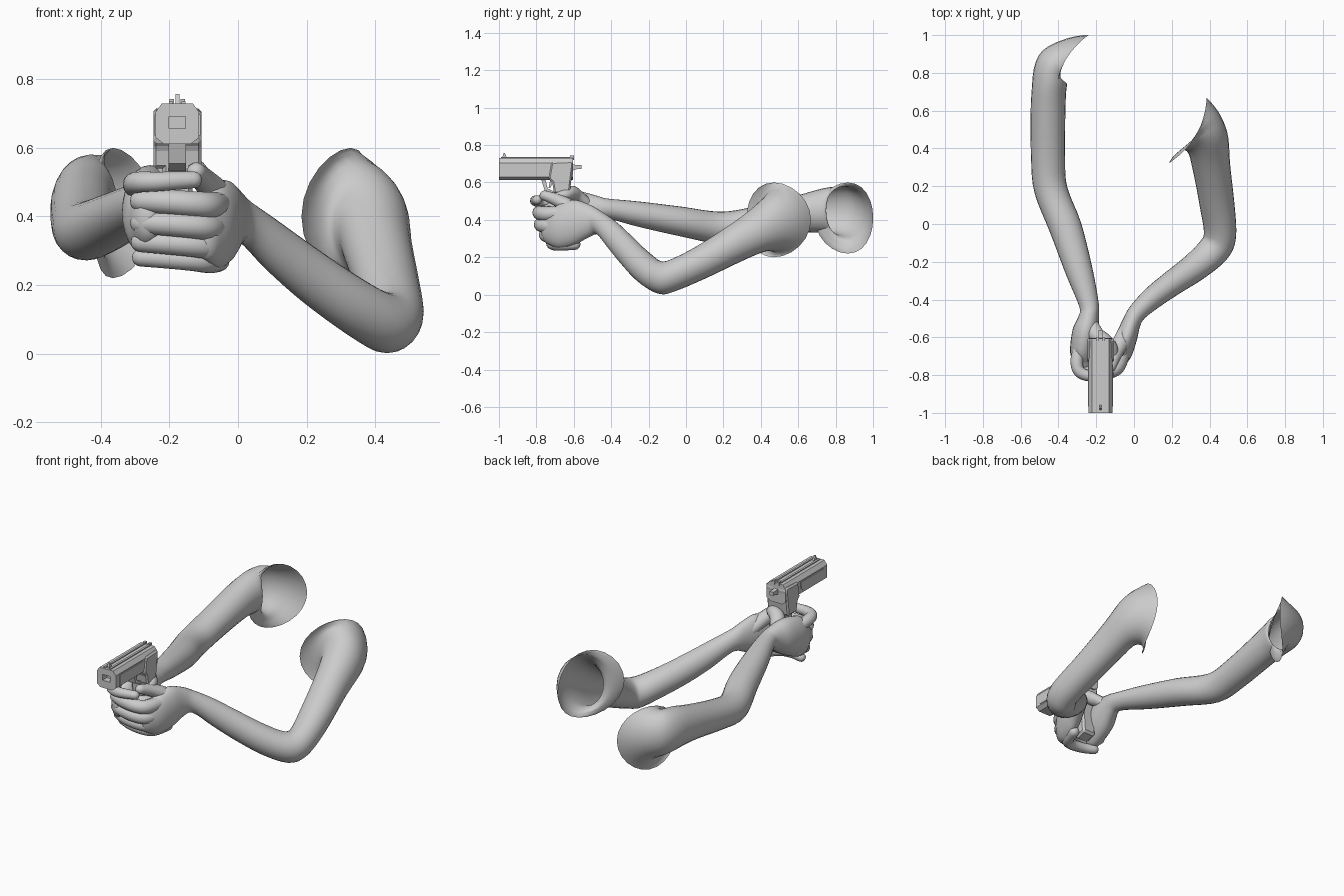
import bpy, bmesh, math
from mathutils import Vector

GX = -0.177  # centre line of the pistol


def finish(bm, name, smooth=False):
    bmesh.ops.recalc_face_normals(bm, faces=bm.faces)
    me = bpy.data.meshes.new(name)
    bm.to_mesh(me)
    bm.free()
    ob = bpy.data.objects.new(name, me)
    bpy.context.collection.objects.link(ob)
    for p in me.polygons:
        p.use_smooth = smooth
    return ob


def spline(rows, steps):
    """Catmull-Rom through rows of any width"""
    out, n = [], len(rows)
    for i in range(n - 1):
        a, b, c, d = (rows[max(0, min(n - 1, i + k))] for k in (-1, 0, 1, 2))
        for s in range(steps):
            t = s / steps
            out.append([0.5 * (2 * q + (r - p) * t + (2 * p - 5 * q + 4 * r - u) * t * t
                               + (3 * q - p - 3 * r + u) * t ** 3) for p, q, r, u in zip(a, b, c, d)])
    return out + [list(rows[-1])]


def tube(name, rows, sides=24, steps=4, cap_end=True, rim_pull=0):
    """Loft of upright ellipses: x, y, z, side radius, up radius, heading in degrees"""
    rings = spline(rows, steps)
    if len(rows[0]) == 4:  # round finger: heading follows the path
        full = []
        for i, r in enumerate(rings):
            a, b = rings[max(0, i - 1)], rings[min(len(rings) - 1, i + 1)]
            full.append(r[:4] + [r[3], math.degrees(math.atan2(b[1] - a[1], b[0] - a[0]))])
        rings = full

    def dome(ring, sign):  # rounded end
        x, y, z, rs, ru, h = ring
        for k in (1, 2, 3):
            a = k * math.radians(27)
            o = sign * min(rs, ru) * math.sin(a)
            hr = math.radians(h)
            yield [x + o * math.cos(hr), y + o * math.sin(hr), z, rs * math.cos(a), ru * math.cos(a), h]

    rings = list(dome(rings[0], -1))[::-1] + rings
    if cap_end:
        rings += list(dome(rings[-1], 1))
    bm = bmesh.new()
    loops = []
    for i, (x, y, z, rs, ru, h) in enumerate(rings):
        hr = math.radians(h)
        fwd = Vector((math.cos(hr), math.sin(hr), 0))
        side = Vector((fwd.y, -fwd.x, 0))
        # the open rim is saddle shaped: top and bottom sit further back
        pull = rim_pull * max(0, 1 - (len(rings) - 1 - i) / steps)
        loop = []
        for k in range(sides):
            a = math.tau * k / sides
            loop.append(bm.verts.new(Vector((x, y, z)) + side * rs * math.cos(a)
                                     - fwd * pull * math.sin(a) ** 2
                                     + Vector((0, 0, ru * math.sin(a)))))
        loops.append(loop)
    for A, B in zip(loops, loops[1:]):
        for k in range(sides):
            j = (k + 1) % sides
            bm.faces.new((A[k], A[j], B[j], B[k]))
    bm.faces.new(loops[0])
    if cap_end:
        bm.faces.new(loops[-1])
    return finish(bm, name, True)


def prism(name, pts, lo, hi, axis, bevel=0):
    """Extrude a profile: axis 'x' takes (y, z) points, axis 'y' takes (x, z) points"""
    bm = bmesh.new()
    put = (lambda p, d: (d, p[0], p[1])) if axis == 'x' else (lambda p, d: (p[0], d, p[1]))
    A, B = ([bm.verts.new(put(p, d)) for p in pts] for d in (lo, hi))
    bm.faces.new(A)
    bm.faces.new(B)
    for k in range(len(pts)):
        j = (k + 1) % len(pts)
        bm.faces.new((A[k], A[j], B[j], B[k]))
    ob = finish(bm, name)
    if bevel:
        m = ob.modifiers.new("bevel", 'BEVEL')
        m.width, m.segments = bevel, 1
    return ob


def side_prism(name, pts, half, bevel=0):
    return prism(name, pts, GX - half, GX + half, 'x', bevel)


def box(name, x0, x1, y0, y1, z0, z1):
    return prism(name, [(x0, z0), (x1, z0), (x1, z1), (x0, z1)], y0, y1, 'y')


# Bent arm: palm, wrist, elbow, flared open shoulder
tube("bent_arm", [
    (-0.088, -0.735, 0.355, 0.04, 0.085, 58), (-0.066, -0.68, 0.365, 0.056, 0.118, 68),
    (-0.04, -0.60, 0.385, 0.057, 0.122, 75), (-0.012, -0.52, 0.395, 0.049, 0.088, 65),
    (0.02, -0.465, 0.385, 0.05, 0.066, 48), (0.10, -0.39, 0.315, 0.06, 0.08, 38),
    (0.20, -0.315, 0.235, 0.067, 0.088, 36), (0.32, -0.23, 0.15, 0.076, 0.09, 38),
    (0.42, -0.14, 0.092, 0.085, 0.088, 55), (0.455, -0.06, 0.108, 0.086, 0.09, 80),
    (0.44, 0.10, 0.185, 0.092, 0.10, 95), (0.41, 0.30, 0.30, 0.10, 0.12, 98),
    (0.39, 0.42, 0.375, 0.115, 0.145, 108), (0.345, 0.475, 0.40, 0.15, 0.172, 130),
    (0.285, 0.495, 0.40, 0.20, 0.20, 150)], cap_end=False, rim_pull=0.05)

# Straight arm: palm, wrist, elbow, sharply turned shoulder
tube("straight_arm", [
    (-0.262, -0.74, 0.40, 0.052, 0.085, 95), (-0.272, -0.68, 0.41, 0.066, 0.12, 90),
    (-0.257, -0.57, 0.44, 0.069, 0.11, 80), (-0.238, -0.48, 0.46, 0.053, 0.07, 92),
    (-0.24, -0.42, 0.46, 0.053, 0.054, 102), (-0.29, -0.25, 0.43, 0.072, 0.068, 108),
    (-0.362, -0.02, 0.39, 0.086, 0.08, 108), (-0.44, 0.18, 0.358, 0.088, 0.086, 100),
    (-0.455, 0.35, 0.38, 0.09, 0.088, 90), (-0.455, 0.60, 0.43, 0.092, 0.102, 90),
    (-0.448, 0.73, 0.45, 0.092, 0.118, 85), (-0.435, 0.82, 0.45, 0.10, 0.13, 45),
    (-0.39, 0.85, 0.435, 0.12, 0.145, 0), (-0.33, 0.845, 0.41, 0.18, 0.19, -30)],
    cap_end=False, rim_pull=0.04)

# Wrapping fingers of the bent arm: height and forward reach
for i, (z, y, r) in enumerate([(0.44, -0.782, 0.038), (0.376, -0.775, 0.037),
                               (0.32, -0.75, 0.035), (0.275, -0.715, 0.031)]):
    tube(f"outer_finger_{i + 1}", [
        (-0.055, y + 0.12, z - 0.005, r), (-0.085, y + 0.03, z - 0.008, r * 1.05),
        (-0.14, y, z - 0.003, r), (-0.22, y + 0.003, z + 0.003, r * 0.95),
        (-0.283, y + 0.025, z + 0.005, r * 0.85)], 14)

# Fingers of the straight arm around the grip
for i, z in enumerate((0.44, 0.38, 0.335)):
    tube(f"inner_finger_{i + 1}", [
        (-0.285, -0.65, z, 0.034), (-0.265, -0.71, z, 0.035), (-0.21, -0.735, z, 0.033),
        (-0.13, -0.71, z, 0.03), (-0.11, -0.67, z, 0.026)], 14)
tube("index_finger", [
    (-0.28, -0.64, 0.475, 0.036), (-0.302, -0.72, 0.492, 0.034), (-0.29, -0.78, 0.50, 0.031),
    (-0.23, -0.805, 0.502, 0.029), (-0.13, -0.795, 0.507, 0.025)], 14)

# Thumbs
tube("straight_arm_thumb", [
    (-0.235, -0.525, 0.48, 0.042), (-0.20, -0.585, 0.53, 0.042), (-0.155, -0.617, 0.545, 0.038),
    (-0.12, -0.655, 0.53, 0.034), (-0.11, -0.71, 0.51, 0.028)], 14)
tube("bent_arm_thumb", [
    (-0.03, -0.56, 0.425, 0.048), (-0.065, -0.62, 0.468, 0.045), (-0.10, -0.69, 0.505, 0.037),
    (-0.122, -0.755, 0.53, 0.028)], 14)

# Pistol slide with a recessed muzzle
half = [(0.04, 0.612), (0.063, 0.63), (0.063, 0.705), (0.045, 0.73)]
slide = prism("slide", [(GX + x, z) for x, z in half] + [(GX - x, z) for x, z in half[::-1]],
              -1.0, -0.605, 'y')
cutter = box("muzzle_cutter", GX - 0.024, GX + 0.024, -1.05, -0.96, 0.657, 0.692)
cutter.hide_render = True
cutter.hide_viewport = True
m = slide.modifiers.new("muzzle", 'BOOLEAN')
m.object, m.operation, m.solver = cutter, 'DIFFERENCE', 'EXACT'
for s, tag in ((-1, "left"), (1, "right")):
    a, b = sorted((GX + s * 0.06, GX + s * 0.067))
    prism(f"slide_panel_{tag}", [(-0.965, 0.636), (-0.78, 0.636), (-0.75, 0.655),
                                 (-0.745, 0.698), (-0.965, 0.698)], a, b, 'x')
    box(f"top_rail_{tag}", GX + s * 0.018 - 0.006, GX + s * 0.018 + 0.006, -0.99, -0.61, 0.72, 0.736)
    box(f"rear_sight_{tag}", GX + s * 0.016 - 0.007, GX + s * 0.016 + 0.007, -0.62, -0.60, 0.72, 0.743)

# Frame, grip, guard, trigger, sight, hammer
side_prism("frame", [(-0.735, 0.62), (-0.72, 0.71), (-0.61, 0.715), (-0.602, 0.70),
                     (-0.622, 0.54), (-0.705, 0.54), (-0.715, 0.60)], 0.07, 0.01)
side_prism("grip", [(-0.71, 0.58), (-0.62, 0.58), (-0.60, 0.31), (-0.68, 0.29)], 0.045, 0.012)
side_prism("trigger_guard", [(-0.775, 0.62), (-0.755, 0.555), (-0.70, 0.53), (-0.69, 0.545),
                             (-0.74, 0.568), (-0.752, 0.62)], 0.025)
side_prism("trigger", [(-0.725, 0.62), (-0.735, 0.57), (-0.725, 0.57), (-0.705, 0.62)], 0.01)
side_prism("front_sight", [(-0.985, 0.725), (-0.975, 0.757), (-0.968, 0.757), (-0.955, 0.725)], 0.006)
side_prism("hammer", [(-0.62, 0.66), (-0.58, 0.672), (-0.56, 0.672), (-0.56, 0.694),
                      (-0.59, 0.694), (-0.62, 0.70)], 0.012)
